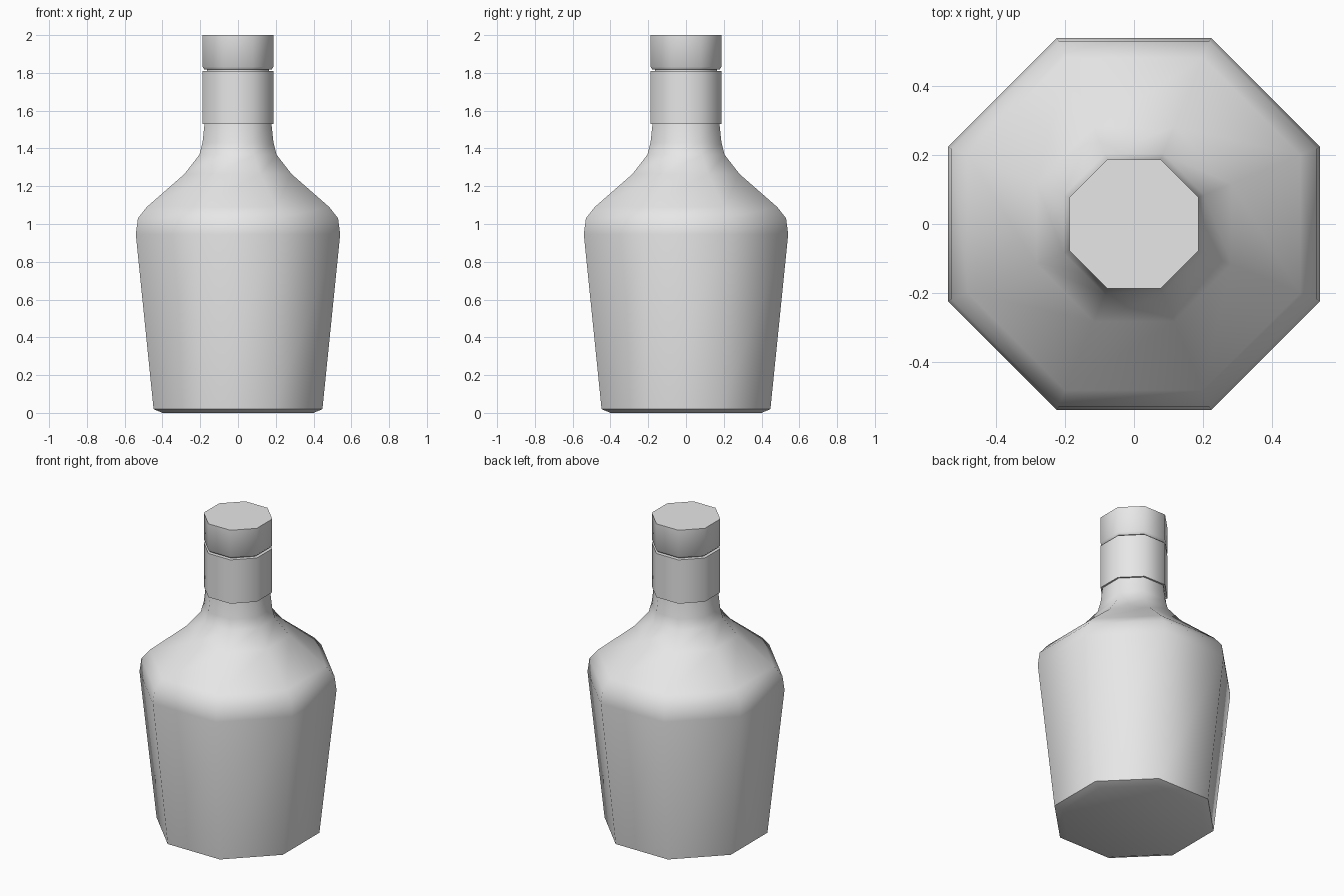
import bpy
import bmesh
import math

cube = bpy.data.objects.get("Cube")
if cube:
    bpy.data.objects.remove(cube, do_unlink=True)

SIDES = 8

# One plain grey for the whole bottle
grey = bpy.data.materials.new("plain grey")
grey.use_nodes = True
grey.diffuse_color = (0.8, 0.8, 0.8, 1)
grey.node_tree.nodes["Principled BSDF"].inputs["Base Color"].default_value = (0.8, 0.8, 0.8, 1)


def octagonal_part(name, profile):
    """Closed eight-sided solid from (half width across flats, height) pairs."""
    bm = bmesh.new()
    rings = []
    for half_width, z in profile:
        radius = half_width / math.cos(math.pi / SIDES)
        angles = [(i + 0.5) * math.tau / SIDES for i in range(SIDES)]
        rings.append([bm.verts.new((radius * math.cos(a), radius * math.sin(a), z))
                      for a in angles])
    for low, high in zip(rings, rings[1:]):
        for i in range(SIDES):
            j = (i + 1) % SIDES
            bm.faces.new((low[i], low[j], high[j], high[i]))
    bm.faces.new(rings[0][::-1])
    bm.faces.new(rings[-1])
    mesh = bpy.data.meshes.new(name)
    bm.to_mesh(mesh)
    bm.free()
    mesh.materials.append(grey)
    obj = bpy.data.objects.new(name, mesh)
    bpy.context.collection.objects.link(obj)
    bpy.ops.object.select_all(action='DESELECT')
    obj.select_set(True)
    bpy.context.view_layer.objects.active = obj
    bpy.ops.object.shade_smooth_by_angle(angle=math.radians(50))
    return obj


# Tapered body, sloping shoulder and neck
octagonal_part("bottle_body", [
    (0.40, 0), (0.447, 0.02), (0.541, 0.945), (0.53, 1.03), (0.483, 1.09),
    (0.283, 1.265), (0.204, 1.367), (0.188, 1.43), (0.176, 1.54)])

# Collar around the neck
octagonal_part("neck_collar", [(0.188, 1.53), (0.188, 1.81)])

# Narrow plug joining collar and stopper
octagonal_part("stopper_plug", [(0.165, 1.79), (0.165, 1.83)])

# Stopper with a small lower bevel
octagonal_part("stopper", [(0.178, 1.818), (0.188, 1.832), (0.188, 2.0)])
